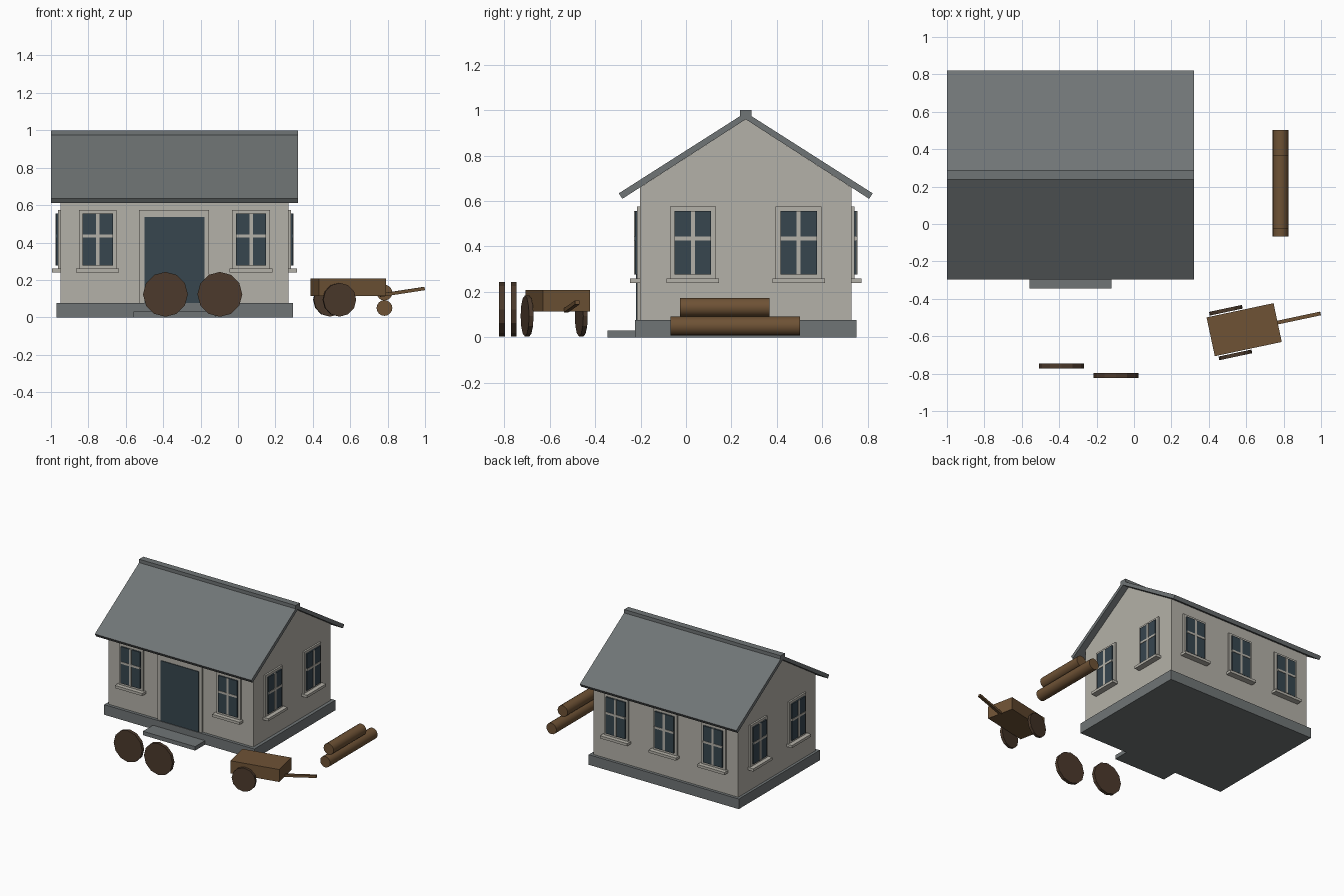
import bpy, bmesh, math
from mathutils import Matrix, Vector

cube = bpy.data.objects.get("Cube")
if cube:
    bpy.data.objects.remove(cube, do_unlink=True)


def material(name, rgb):
    """Flat material from 8-bit display colour."""
    col = [((c / 255 + 0.055) / 1.055) ** 2.4 for c in rgb] + [1]
    m = bpy.data.materials.new(name)
    m.use_nodes = True
    m.diffuse_color = col
    m.node_tree.nodes["Principled BSDF"].inputs["Base Color"].default_value = col
    return m


SLATE = material("slate_grey", (112, 117, 118))
PLASTER = material("pale_plaster", (180, 177, 168))
GLASS = material("dark_blue_glass", (55, 70, 79))
WOOD = material("brown_wood", (110, 82, 53))
DARK_WOOD = material("dark_brown_wood", (76, 58, 44))


def finish(name, bm, mats, matrix=Matrix()):
    bmesh.ops.recalc_face_normals(bm, faces=bm.faces)
    mesh = bpy.data.meshes.new(name)
    bm.to_mesh(mesh)
    bm.free()
    for m in mats:
        mesh.materials.append(m)
    ob = bpy.data.objects.new(name, mesh)
    ob.matrix_world = matrix
    bpy.context.collection.objects.link(ob)
    return ob


def add_box(bm, x, y, z, slot=0):
    """Box between (low, high) pairs on each axis."""
    lo, hi = Vector((x[0], y[0], z[0])), Vector((x[1], y[1], z[1]))
    mat = Matrix.Translation((lo + hi) / 2) @ Matrix.Diagonal((*(hi - lo), 1))
    verts = bmesh.ops.create_cube(bm, size=1, matrix=mat)["verts"]
    for f in {f for v in verts for f in v.link_faces}:
        f.material_index = slot


def box(name, x, y, z, mat, matrix=Matrix()):
    bm = bmesh.new()
    add_box(bm, x, y, z)
    return finish(name, bm, [mat], matrix)


def prism(name, profile, x, mat):
    """Extrude a (y, z) profile along x."""
    bm = bmesh.new()
    face = bm.faces.new([bm.verts.new((x[0], *p)) for p in profile])
    geo = bmesh.ops.extrude_face_region(bm, geom=[face])["geom"]
    moved = [g for g in geo if isinstance(g, bmesh.types.BMVert)]
    bmesh.ops.translate(bm, verts=moved, vec=(x[1] - x[0], 0, 0))
    return finish(name, bm, [mat])


def cylinder(name, radius, depth, sides, mat, matrix):
    """Cylinder whose axis lies along local y."""
    bm = bmesh.new()
    bmesh.ops.create_cone(bm, cap_ends=True, segments=sides, radius1=radius, radius2=radius,
                          depth=depth, matrix=Matrix.Rotation(math.pi / 2, 4, 'X'))
    return finish(name, bm, [mat], matrix)


# House shell
MID_X, MID_Y = -0.34, 0.263
HALF_X, HALF_Y = 0.61, 0.465
EAVE, APEX = 0.66, 0.96
box("foundation", (-0.97, 0.295), (-0.225, 0.75), (0, 0.077), SLATE)
box("door_step", (-0.56, -0.12), (-0.345, -0.22), (0, 0.03), SLATE)
prism("walls", [(MID_Y - HALF_Y, 0.07), (MID_Y + HALF_Y, 0.07), (MID_Y + HALF_Y, EAVE),
                (MID_Y, APEX), (MID_Y - HALF_Y, EAVE)],
      (MID_X - HALF_X, MID_X + HALF_X), PLASTER)

# Roof: two slabs meeting under a ridge cap
for side, name in ((-1, "roof_front"), (1, "roof_back")):
    prism(name, [(MID_Y, APEX), (MID_Y + side * 0.543, 0.61),
                 (MID_Y + side * 0.559, 0.634), (MID_Y, 0.99)], (-1, 0.32), SLATE)
box("ridge_cap", (-1, 0.32), (MID_Y - 0.025, MID_Y + 0.025), (0.962, 1.0), SLATE)


# Windows: local x runs along the wall, local -y points outward
def window(name, x, y, angle):
    bm = bmesh.new()
    add_box(bm, (-0.101, 0.101), (-0.013, 0.01), (0.26, 0.575))
    add_box(bm, (-0.081, 0.081), (-0.023, 0), (0.277, 0.556), 1)
    add_box(bm, (-0.009, 0.009), (-0.026, 0), (0.277, 0.556))
    add_box(bm, (-0.081, 0.081), (-0.026, 0), (0.427, 0.443))
    add_box(bm, (-0.115, 0.115), (-0.045, 0.01), (0.24, 0.26))
    finish(name, bm, [PLASTER, GLASS],
           Matrix.Translation((x, y, 0)) @ Matrix.Rotation(math.radians(angle), 4, 'Z'))


for i, off in enumerate((-0.41, 0, 0.41)):
    if off:
        window(f"front_window_{i}", MID_X + off, MID_Y - HALF_Y, 0)
    window(f"back_window_{i}", MID_X + off, MID_Y + HALF_Y, 180)
for i, off in enumerate((-0.233, 0.233)):
    window(f"left_window_{i}", MID_X + HALF_X, MID_Y + off, 90)
    window(f"right_window_{i}", MID_X - HALF_X, MID_Y + off, -90)

# Door
WALL_Y = MID_Y - HALF_Y
box("door_frame", (-0.53, -0.155), (WALL_Y - 0.013, WALL_Y + 0.01), (0.075, 0.575), PLASTER)
box("door", (-0.5, -0.18), (WALL_Y - 0.018, WALL_Y), (0.076, 0.537), GLASS)

# Loose wheels in front of the house
for i, (x, y) in enumerate(((-0.388, -0.759), (-0.097, -0.81))):
    cylinder(f"loose_wheel_{i}", 0.12, 0.025, 12, DARK_WOOD, Matrix.Translation((x, y, 0.123)))

# Stacked logs
for name, y, z, length in (("lower_log", 0.217, 0.05, 0.57), ("upper_log", 0.17, 0.132, 0.395)):
    log = cylinder(name, 0.042, length, 16, WOOD, Matrix.Translation((0.783, y, z)))
    bpy.ops.object.select_all(action='DESELECT')
    log.select_set(True)
    bpy.context.view_layer.objects.active = log
    bpy.ops.object.shade_smooth_by_angle()

# Handcart
cart = Matrix.Translation((0.589, -0.565, 0)) @ Matrix.Rotation(math.radians(12), 4, 'Z')
box("cart_body", (-0.183, 0.183), (-0.106, 0.106), (0.113, 0.208), WOOD, cart)
for side, name in ((-1, "cart_wheel_front"), (1, "cart_wheel_back")):
    cylinder(name, 0.09, 0.02, 12, DARK_WOOD, cart @ Matrix.Translation((-0.074, side * 0.122, 0.094)))
tilt = cart @ Matrix.Translation((0.175, 0, 0.118)) @ Matrix.Rotation(math.radians(-8.5), 4, 'Y')
box("cart_handle", (0, 0.244), (-0.01, 0.01), (-0.009, 0.009), WOOD, tilt)
